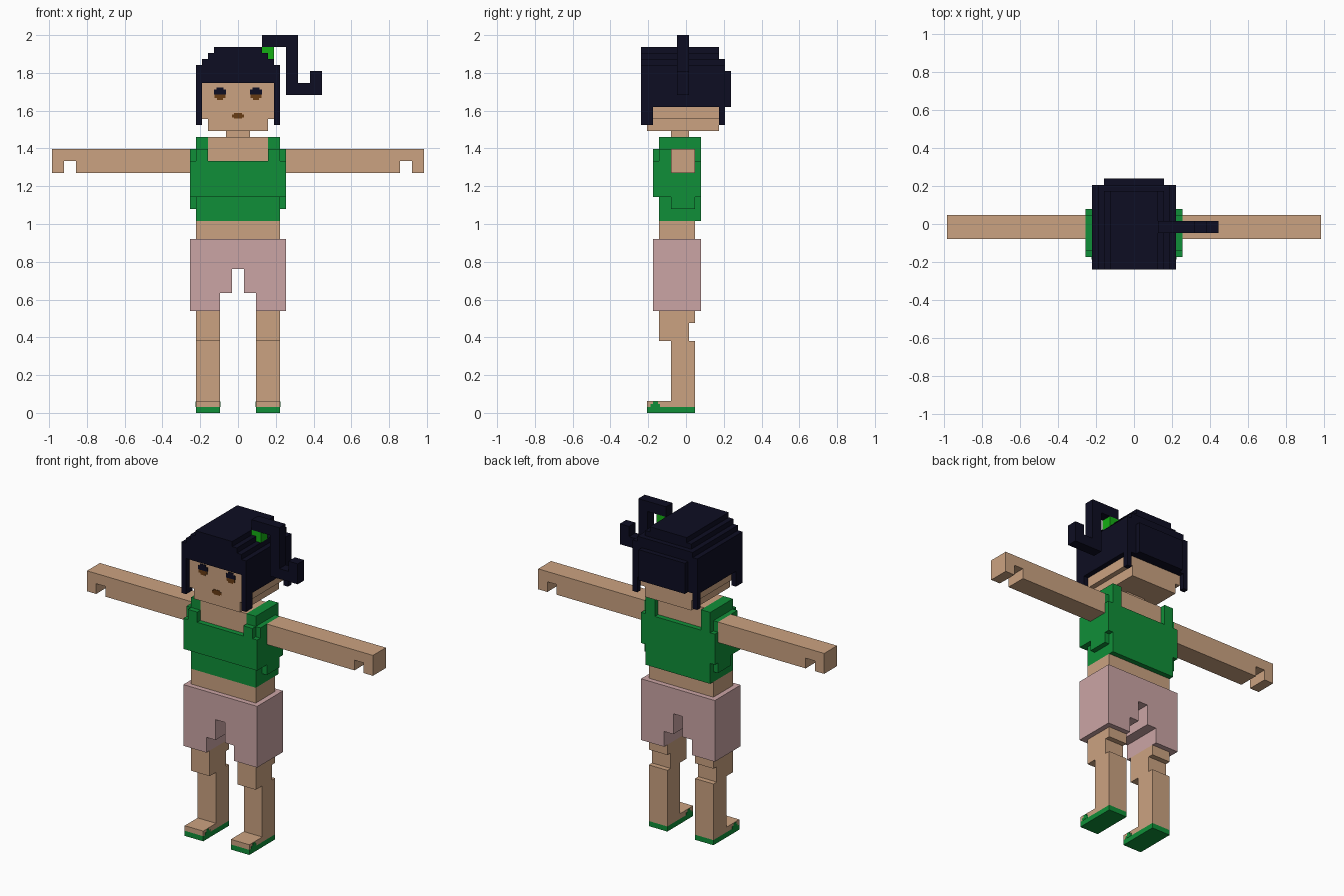
import bpy, bmesh, math

if "Cube" in bpy.data.objects:
    bpy.data.objects.remove(bpy.data.objects["Cube"])

U = 2 / 63          # size of one block
Y0 = 7.5            # block rows are counted from the front of the hair


def material(name, rgb):
    m = bpy.data.materials.new(name)
    m.diffuse_color = (*rgb, 1)
    m.use_nodes = True
    m.node_tree.nodes["Principled BSDF"].inputs["Base Color"].default_value = m.diffuse_color
    return m


SKIN = material("skin", (0.60, 0.365, 0.22))
GREEN = material("shirt green", (0.005, 0.275, 0.04))
PINK = material("shorts pink", (0.60, 0.375, 0.375))
HAIR = material("dark hair", (0.004, 0.004, 0.016))
TIE = material("bright green", (0.007, 0.43, 0.007))
BROWN = material("brown", (0.14, 0.045, 0.007))


def both(*boxes):
    """Repeat boxes (x0, x1, y0, y1, z0, z1) on the other side."""
    return list(boxes) + [(-b[1], -b[0], *b[2:]) for b in boxes]


def wide(half, y0, y1, z0, z1):
    """Box centred on x."""
    return (-half, half, y0, y1, z0, z1)


parts = []
taken = set()


def part(name, mat, boxes):
    """Claim the free blocks inside the boxes for one part."""
    cells = {(x, y, z) for b in boxes
             for x in range(b[0], b[1])
             for y in range(b[2], b[3])
             for z in range(b[4], b[5])} - taken
    taken.update(cells)
    parts.append((name, mat, cells))


# legs and sandals
part("sandal_soles", GREEN, both((3, 7, 1, 9, 0, 1)))
part("feet", SKIN, both((3, 7, 1, 9, 1, 2)))
part("lower_legs", SKIN, both((3, 7, 5, 9, 2, 12)))
part("knees", SKIN, both((3, 7, 3, 8, 12, 15), (3, 7, 3, 9, 15, 17)))

# shorts
part("shorts", PINK, both((3, 8, 2, 10, 17, 20), (1, 8, 2, 10, 20, 24))
     + [wide(8, 2, 10, 24, 29)])

# torso
part("waist", SKIN, [wide(7, 3, 9, 29, 32)])
part("chest", SKIN, [wide(5, 3, 9, 42, 46)])
part("shirt", GREEN, [wide(7, 3, 10, 32, 36), wide(8, 2, 10, 36, 42)]
     + both((7, 8, 5, 9, 34, 36),        # under the arm
            (7, 8, 3, 9, 42, 44),        # sleeve top
            (5, 7, 2, 10, 42, 44),       # straps
            (5, 7, 3, 10, 44, 46)))

# arms with a notch that forms the thumb
part("arms", SKIN, both((8, 31, 5, 9, 42, 44), (8, 27, 5, 9, 40, 42),
                        (29, 31, 5, 9, 40, 42)))

# head
part("neck", SKIN, [wide(2, 5, 8, 46, 47)])
part("head", SKIN, [wide(5, 1, 13, 47, 49), wide(6, 1, 13, 49, 55)])

# hair: stepped crown, back layers, side curtains and corner locks
part("hair", HAIR, [wide(7, 0, 13, 55, 58), wide(6, 0, 13, 58, 59),
                    wide(5, 0, 13, 59, 60), wide(4, 0, 13, 60, 61),
                    wide(7, 13, 14, 51, 58), wide(6, 13, 14, 58, 59),
                    wide(5, 14, 15, 51, 57)]
     + both((6, 7, 0, 13, 51, 55), (6, 7, 0, 2, 48, 51),
            (6, 7, 13, 14, 48, 51)))
part("hair_tie", TIE, [(4, 6, 6, 8, 59, 61)])
part("ponytail", HAIR, [(4, 10, 6, 8, 61, 63), (8, 10, 6, 8, 53, 61),
                        (10, 14, 6, 8, 53, 55), (12, 14, 6, 8, 55, 57)])


def add_object(name, mat, bm):
    me = bpy.data.meshes.new(name)
    bm.to_mesh(me)
    bm.free()
    me.materials.append(mat)
    bpy.context.collection.objects.link(bpy.data.objects.new(name, me))


def build(name, mat, cells):
    """Skin the outer faces of a part and merge the flat areas."""
    bm = bmesh.new()
    verts = {}

    def vert(p):
        if p not in verts:
            verts[p] = bm.verts.new((p[0] * U, (p[1] - Y0) * U, p[2] * U))
        return verts[p]

    for c in cells:
        for axis in range(3):
            a, b = (axis + 1) % 3, (axis + 2) % 3
            for side in (0, 1):
                n = list(c)
                n[axis] += 2 * side - 1
                if tuple(n) in taken:
                    continue
                quad = []
                for da, db in ((0, 0), (1, 0), (1, 1), (0, 1)):
                    p = list(c)
                    p[axis] += side
                    p[a] += da
                    p[b] += db
                    quad.append(vert(tuple(p)))
                bm.faces.new(quad if side else quad[::-1])
    bmesh.ops.dissolve_limit(bm, angle_limit=math.radians(1),
                             verts=bm.verts[:], edges=bm.edges[:])
    add_object(name, mat, bm)


for p in parts:
    build(*p)


def plates(name, mat, boxes):
    """Thin painted plates, given in block units."""
    bm = bmesh.new()
    for x0, x1, y0, y1, z0, z1 in boxes:
        vs = bmesh.ops.create_cube(bm, size=1)["verts"]
        for v in vs:
            v.co = ((x0 + (v.co.x + 0.5) * (x1 - x0)) * U,
                    (y0 + (v.co.y + 0.5) * (y1 - y0) - Y0) * U,
                    (z0 + (v.co.z + 0.5) * (z1 - z0)) * U)
    add_object(name, mat, bm)


# face details
F0, F1 = 0.9, 1.02
plates("eyelids", HAIR, both((2, 4, F0, F1, 53.1, 53.9),
                             (2.4, 3.6, F0, F1, 53.9, 54.3)))
plates("irises", BROWN, both((2.1, 3.9, F0, F1, 52.5, 53.1),
                             (2.5, 3.5, F0, F1, 52.2, 52.5)))
plates("mouth", BROWN, [wide(1, F0, F1, 49.3, 49.8),
                        wide(0.7, F0, F1, 49.1, 50.05)])

# sandal straps on both sides of each foot
plates("sandal_straps", GREEN, both(*[
    (x - 0.05, x + 0.05, y0, y1, 1, z1)
    for x in (3, 7) for y0, y1, z1 in ((1.6, 3.2, 1.45), (2, 2.8, 1.9))]))
